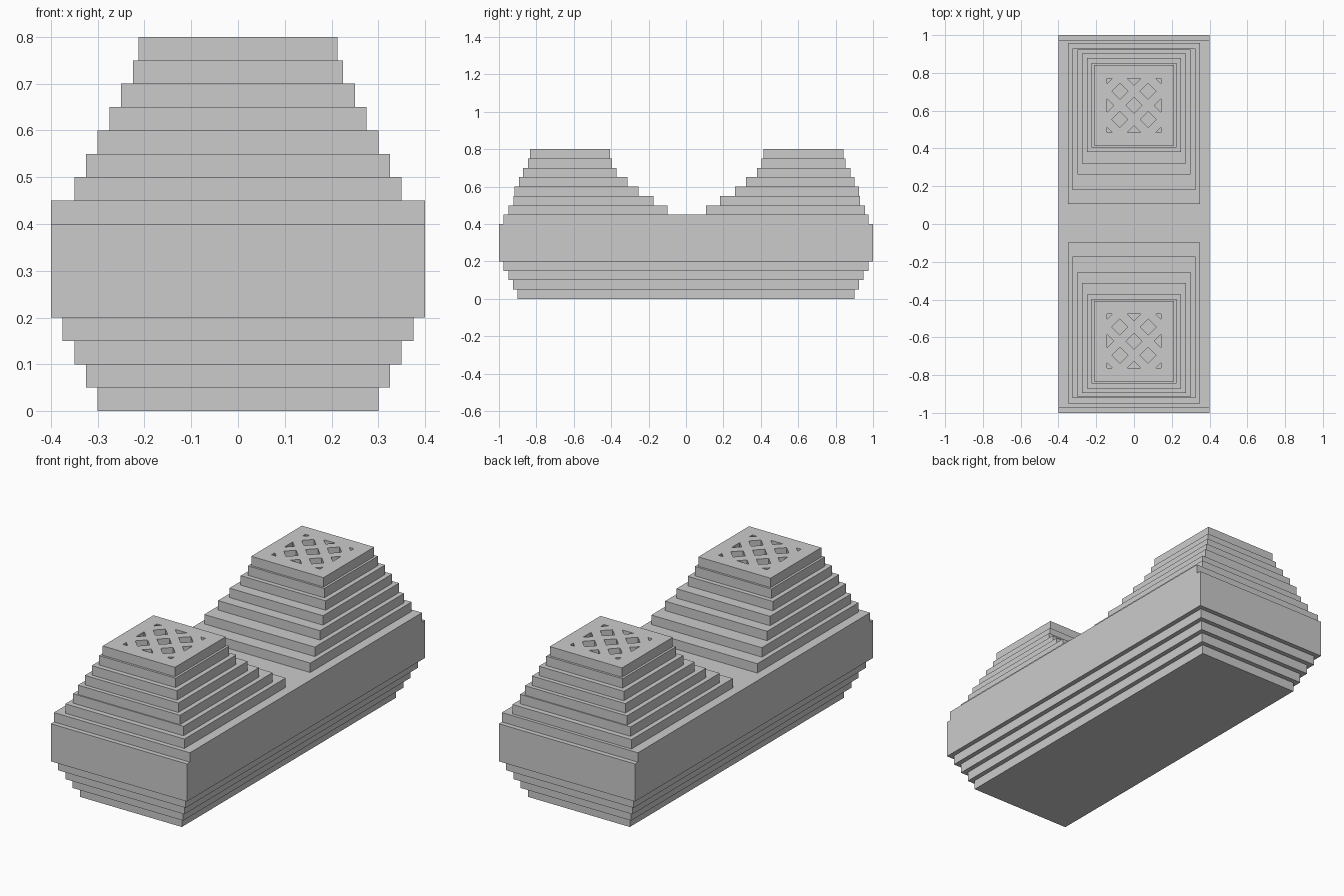
import bpy, bmesh
from mathutils import Vector

if "Cube" in bpy.data.objects:
    bpy.data.objects.remove(bpy.data.objects["Cube"])

SHIFT = 0.004  # towers sit very slightly towards the back


def new_object(name, bm):
    bmesh.ops.recalc_face_normals(bm, faces=bm.faces[:])
    mesh = bpy.data.meshes.new(name)
    bm.to_mesh(mesh)
    bm.free()
    obj = bpy.data.objects.new(name, mesh)
    bpy.context.collection.objects.link(obj)
    return obj


def box(name, hx, y0, y1, z0, z1):
    bm = bmesh.new()
    bmesh.ops.create_cube(bm, size=1)
    for v in bm.verts:
        v.co = (v.co.x * 2 * hx, (y0 + y1) / 2 + v.co.y * (y1 - y0),
                (z0 + z1) / 2 + v.co.z * (z1 - z0))
    return new_object(name, bm)


def lattice_cutter(name, cy, z0, z1, pitch=0.075, r=0.0425, half=0.1425):
    """Checkered diamonds clipped to a square, extruded into prisms."""
    bm = bmesh.new()
    for i in range(-2, 3):
        for j in range(-2, 3):
            if (i + j) % 2 or i % 2 != j % 2:
                continue
            x, y = i * pitch, j * pitch
            bm.faces.new([bm.verts.new((x + dx * r, y + dy * r, z0))
                          for dx, dy in ((1, 0), (0, 1), (-1, 0), (0, -1))])
    for n in ((1, 0, 0), (-1, 0, 0), (0, 1, 0), (0, -1, 0)):
        bmesh.ops.bisect_plane(bm, geom=bm.verts[:] + bm.edges[:] + bm.faces[:],
                               plane_co=Vector(n) * half, plane_no=n, clear_outer=True)
    res = bmesh.ops.extrude_face_region(bm, geom=bm.faces[:])
    for v in res["geom"]:
        if isinstance(v, bmesh.types.BMVert):
            v.co.z = z1
    bmesh.ops.translate(bm, verts=bm.verts[:], vec=(0, cy, 0))
    obj = new_object(name, bm)
    obj.hide_render = True
    obj.hide_set(True)
    return obj


# Stepped hull: widening plinth, main block, thin shoulder
for i in range(4):
    d = 0.025 * i
    box(f"plinth_step_{i + 1}", 0.3 + d, -0.9 - d, 0.9 + d, 0.05 * i, 0.05 * (i + 1))
box("main_block", 0.4, -1, 1, 0.2, 0.4)
box("shoulder", 0.4, -0.975, 0.975, 0.4, 0.45)

# Tower tiers: half width, inner y, outer y
tiers = [(0.35, 0.103, 0.954), (0.325, 0.177, 0.926), (0.30, 0.257, 0.92),
         (0.275, 0.317, 0.898), (0.25, 0.376, 0.875), (0.225, 0.400, 0.849),
         (0.2125, 0.411, 0.837)]
for side, label in ((-1, "front"), (1, "back")):
    for i, (hx, inner, outer) in enumerate(tiers):
        y0, y1 = sorted((side * inner + SHIFT, side * outer + SHIFT))
        z = 0.45 + 0.05 * i
        tier = box(f"{label}_tower_tier_{i + 1}", hx, y0, y1, z, z + 0.05)
    # Diamond grille cut through the top tier
    cut = tier.modifiers.new("grille", "BOOLEAN")
    cut.operation = 'DIFFERENCE'
    cut.solver = 'EXACT'
    cut.object = lattice_cutter(f"{label}_grille_cutter", (y0 + y1) / 2, 0.74, 0.82)
